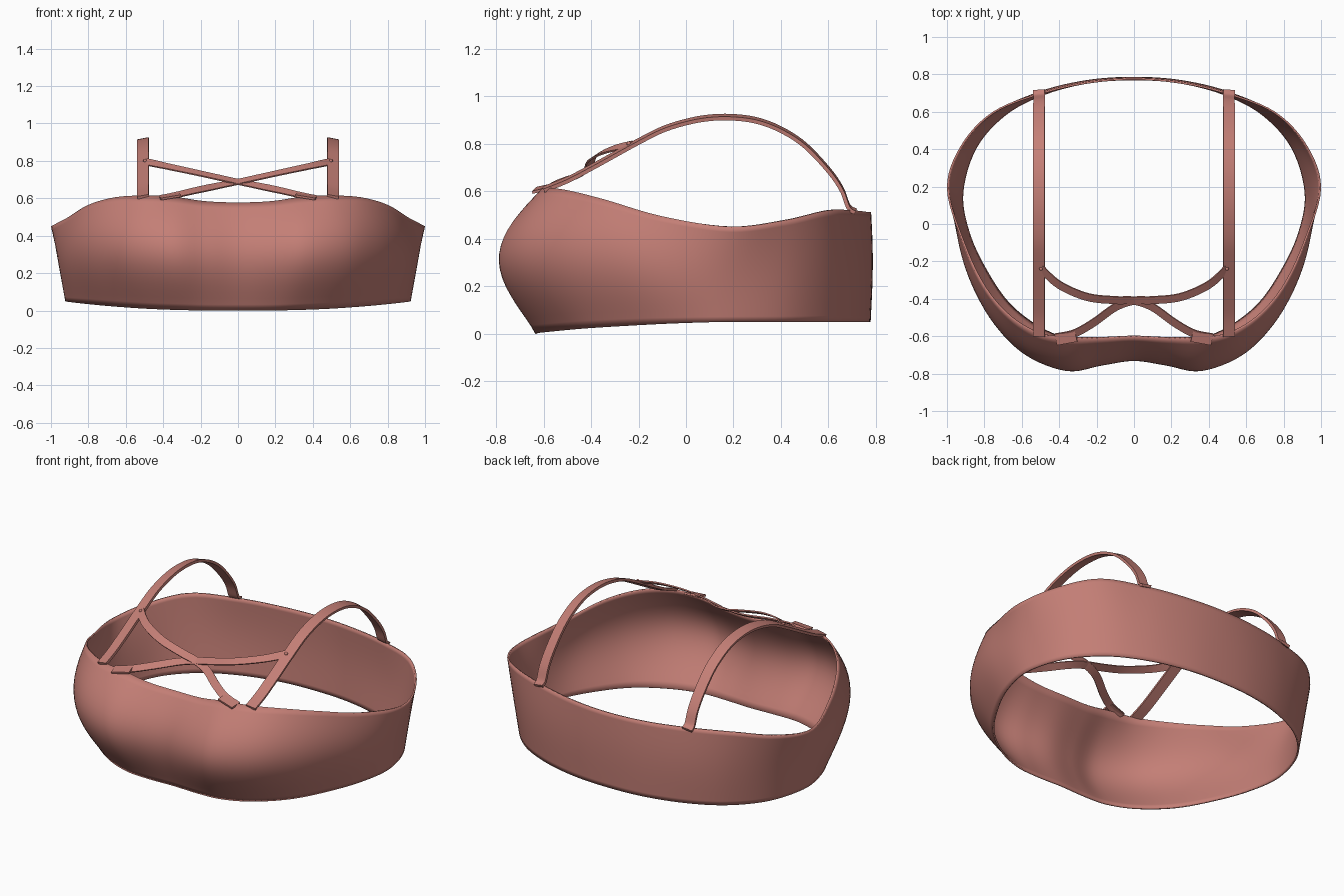
import bpy, bmesh, math
from mathutils import Vector

if "Cube" in bpy.data.objects:
    bpy.data.objects.remove(bpy.data.objects["Cube"])

mat = bpy.data.materials.new("rose_fabric")
mat.diffuse_color = (0.55, 0.21, 0.18, 1)
mat.use_nodes = True
mat.node_tree.nodes["Principled BSDF"].inputs["Base Color"].default_value = mat.diffuse_color


def spline(pts, steps, closed=False):
    """Catmull-Rom curve through points of any dimension."""
    pts = [Vector(p) for p in pts]
    n = len(pts)
    get = (lambda i: pts[i % n]) if closed else (lambda i: pts[max(0, min(n - 1, i))])
    out = []
    for i in range(n if closed else n - 1):
        a, b, c, d = (get(i + k) for k in (-1, 0, 1, 2))
        for s in range(steps):
            t = s / steps
            out.append(0.5 * (2 * b + (c - a) * t + (2 * a - 5 * b + 4 * c - d) * t * t
                              + (3 * b - a - 3 * c + d) * t ** 3))
    if not closed:
        out.append(pts[-1])
    return out


def finish(bm, name, mirror=False):
    bmesh.ops.recalc_face_normals(bm, faces=bm.faces[:])
    me = bpy.data.meshes.new(name)
    bm.to_mesh(me)
    bm.free()
    ob = bpy.data.objects.new(name, me)
    bpy.context.collection.objects.link(ob)
    me.materials.append(mat)
    bpy.ops.object.select_all(action='DESELECT')
    ob.select_set(True)
    bpy.context.view_layer.objects.active = ob
    bpy.ops.object.shade_smooth_by_angle(angle=math.radians(40))
    if mirror:
        ob.modifiers.new("Mirror", 'MIRROR').use_mirror_merge = False
    return ob


def ribbon(name, pts, across, width, thick, steps=6):
    """Flat strap swept along a path, mirrored in x."""
    path = spline(pts, steps)
    bm = bmesh.new()
    rings = []
    for i, p in enumerate(path):
        tan = (path[min(i + 1, len(path) - 1)] - path[max(i - 1, 0)]).normalized()
        side = Vector(across)
        side = (side - tan * side.dot(tan)).normalized()
        nor = tan.cross(side)
        rings.append([bm.verts.new(p + side * width / 2 * u + nor * thick / 2 * v)
                      for u, v in ((-1, -1), (1, -1), (1, 1), (-1, 1))])
    for a, b in zip(rings, rings[1:]):
        for k in range(4):
            bm.faces.new((a[k], a[(k + 1) % 4], b[(k + 1) % 4], b[k]))
    bm.faces.new(rings[0])
    bm.faces.new(rings[-1])
    return finish(bm, name, True)


# Band and cups: stations from front centre to back centre,
# each with bottom edge, mid-height and top edge
stations = [
    ((0, -.63, 0), (0, -.733), (0, -.605, .578)),
    ((.17, -.635, 0), (.17, -.757), (.18, -.612, .585)),
    ((.33, -.625, .003), (.36, -.787), (.34, -.61, .608)),
    ((.50, -.56, .01), (.58, -.70), (.50, -.59, .615)),
    ((.67, -.43, .022), (.75, -.53), (.66, -.50, .605)),
    ((.80, -.24, .034), (.872, -.31), (.80, -.34, .565)),
    ((.89, -.04, .044), (.94, -.08), (.915, -.10, .495)),
    ((.922, .17, .05), (.957, .17), (1.0, .19, .450)),
    ((.85, .41, .05), (.882, .42), (.925, .42, .478)),
    ((.69, .59, .05), (.725, .60), (.755, .60, .520)),
    ((.48, .70, .05), (.50, .71), (.50, .702, .520)),
    ((.24, .762, .05), (.25, .77), (.25, .76, .514)),
    ((0, .778, .05), (0, .787), (0, .78, .512)),
]
flip = lambda s: tuple((-p[0],) + p[1:] for p in s)
loop = stations + [flip(s) for s in stations[-2:0:-1]]
bot, mid, top = (spline([s[k] for s in loop], 6, True) for k in range(3))
ROWS = 18
bm = bmesh.new()
rows = []
for r in range(ROWS + 1):
    t = r / ROWS
    row = []
    for b, m, tp in zip(bot, mid, top):
        bulge = (m - ((b + tp) / 2).to_2d()) * math.sin(math.pi * t ** 1.08)
        row.append(bm.verts.new(b.lerp(tp, t) + bulge.to_3d()))
    rows.append(row)
n = len(bot)
for a, b in zip(rows, rows[1:]):
    for k in range(n):
        bm.faces.new((a[k], a[(k + 1) % n], b[(k + 1) % n], b[k]))
band = finish(bm, "chest_band")
sol = band.modifiers.new("Solidify", 'SOLIDIFY')
sol.thickness = 0.01
sol.offset = -1

# Shoulder straps
ribbon("shoulder_straps",
       [(.507, y, z) for y, z in ((-.6, .608), (-.5, .648), (-.4, .7), (-.3, .755), (-.2, .81),
                                  (-.1, .86), (0, .892), (.1, .91), (.2, .912), (.3, .898),
                                  (.4, .86), (.5, .795), (.6, .69), (.655, .61),
                                  (.685, .535), (.715, .515))],
       (-1, 0, .2), .062, .016)

# Crossing front straps
ribbon("cross_straps",
       [(.5, -.235, .797), (.4, -.325, .775), (.25, -.39, .743), (.1, -.407, .71),
        (0, -.41, .688), (-.1, -.445, .668), (-.22, -.53, .643), (-.32, -.585, .620),
        (-.415, -.605, .601)],
       (0, .75, .5), .046, .008)

# Sewn end tabs and small pins
ribbon("strap_tabs", [(.31, -.598, .62), (.418, -.618, .602)], (0, 1, .25), .062, .012, 2)
bm = bmesh.new()
bmesh.ops.create_uvsphere(bm, u_segments=12, v_segments=8, radius=.01)
bmesh.ops.translate(bm, verts=bm.verts[:], vec=(.497, -.24, .8))
finish(bm, "strap_pins", True)
